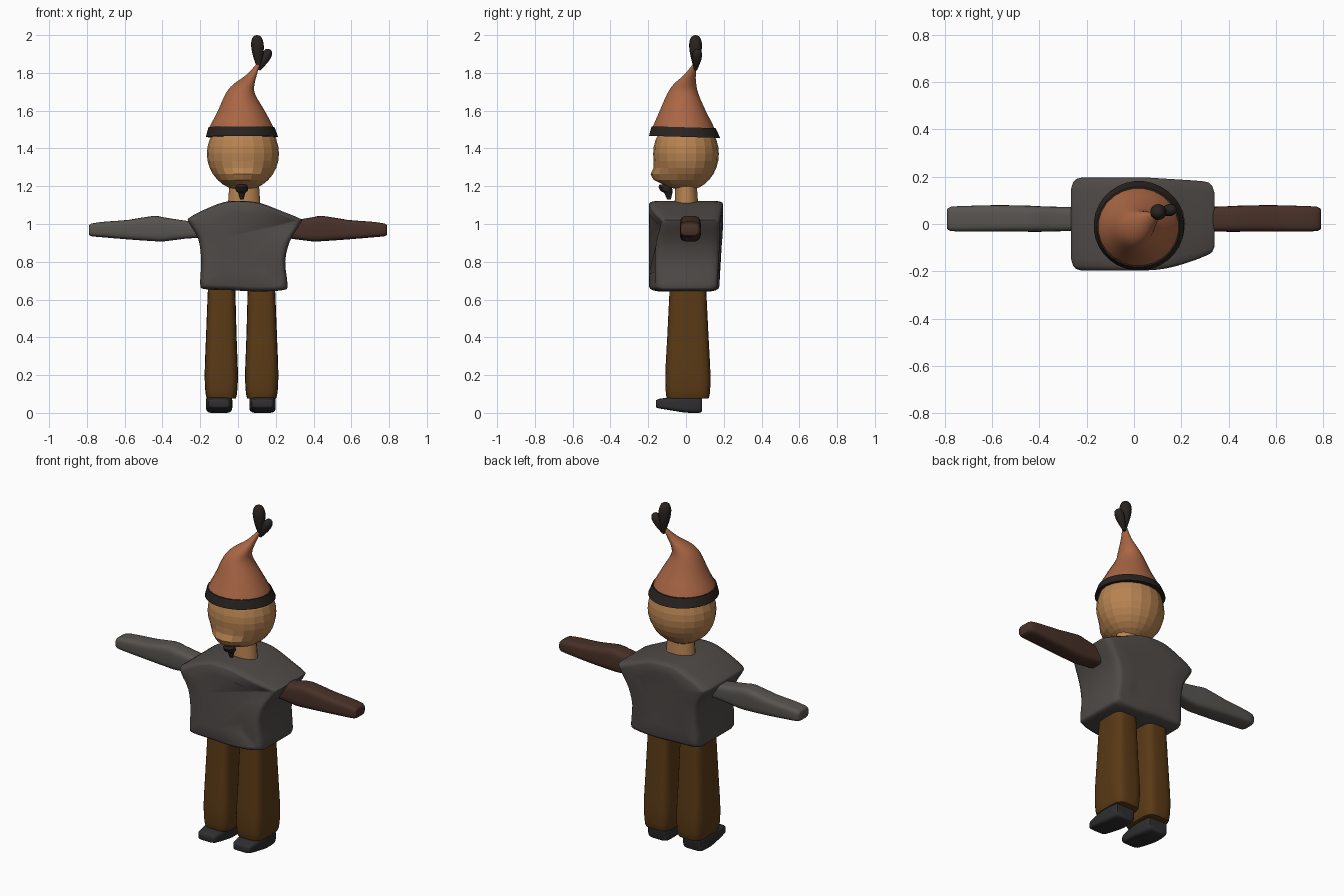
import bpy, bmesh, math
from mathutils import Vector

if "Cube" in bpy.data.objects:
    bpy.data.objects.remove(bpy.data.objects["Cube"])


def material(name, rgb):
    m = bpy.data.materials.new(name)
    m.diffuse_color = [(c / 255) ** 2.2 for c in rgb] + [1]
    m.use_nodes = True
    m.node_tree.nodes["Principled BSDF"].inputs["Base Color"].default_value = m.diffuse_color
    return m


SKIN = material("skin", (182, 130, 82))
FELT = material("felt", (168, 102, 70))
DARK = material("dark", (45, 40, 37))
SHIRT = material("shirt", (80, 76, 73))
SLEEVE = material("sleeve", (88, 85, 81))
BROWN = material("brown_sleeve", (74, 52, 44))
CLOTH = material("cloth", (90, 60, 28))
BOOT = material("boot", (50, 50, 52))


def finish(name, bm, mat, angle=40):
    bmesh.ops.recalc_face_normals(bm, faces=bm.faces)
    me = bpy.data.meshes.new(name)
    bm.to_mesh(me)
    bm.free()
    me.materials.append(mat)
    ob = bpy.data.objects.new(name, me)
    bpy.context.collection.objects.link(ob)
    if angle:
        bpy.ops.object.select_all(action='DESELECT')
        ob.select_set(True)
        bpy.context.view_layer.objects.active = ob
        bpy.ops.object.shade_smooth_by_angle(angle=math.radians(angle))
    return ob


def catmull(p0, p1, p2, p3, t):
    return tuple(0.5 * (2 * b + (c - a) * t + (2 * a - 5 * b + 4 * c - d) * t * t
                        + (3 * b - a - 3 * c + d) * t ** 3)
                 for a, b, c, d in zip(p0, p1, p2, p3))


def smooth(pts, steps, closed=False):
    n, out = len(pts), []
    for i in range(n if closed else n - 1):
        q = [pts[k % n] if closed else pts[min(max(k, 0), n - 1)] for k in range(i - 1, i + 3)]
        out += [catmull(*q, s / steps) for s in range(steps)]
    return out if closed else out + [pts[-1]]


def loft(name, axis, sections, mat, power=2.0, sides=24, steps=1, angle=40):
    """Section: position on axis, low/high of first and second cross direction."""
    bm, rings = bmesh.new(), []
    for t, u0, u1, v0, v1 in smooth(sections, steps):
        ring = []
        for k in range(sides):
            a = 2 * math.pi * (k + 0.5) / sides
            c, s = math.cos(a), math.sin(a)
            u = (u0 + u1) / 2 + (u1 - u0) / 2 * math.copysign(abs(c) ** (2 / power), c)
            v = (v0 + v1) / 2 + (v1 - v0) / 2 * math.copysign(abs(s) ** (2 / power), s)
            ring.append(bm.verts.new({'x': (t, u, v), 'y': (u, t, v), 'z': (u, v, t)}[axis]))
        rings.append(ring)
    for a, b in zip(rings, rings[1:]):
        for k in range(sides):
            j = (k + 1) % sides
            bm.faces.new((a[k], a[j], b[j], b[k]))
    bm.faces.new(rings[0])
    bm.faces.new(rings[-1])
    return finish(name, bm, mat, angle)


# Legs and shoes
for side, cx, m in (("left", -0.09, 1), ("right", 0.127, -1)):
    rows = [(0.075, -0.065, 0.07, -0.09, 0.11), (0.09, -0.08, 0.083, -0.105, 0.125),
            (0.2, -0.087, 0.09, -0.11, 0.13), (0.4, -0.08, 0.083, -0.1, 0.12),
            (0.7, -0.068, 0.075, -0.085, 0.105)]
    flip = [(z, cx + min(m * a, m * b), cx + max(m * a, m * b), c, d) for z, a, b, c, d in rows]
    loft(side + "_leg", 'z', flip, CLOTH, 4, steps=3)
    x = -0.1 if m > 0 else 0.13
    loft(side + "_shoe", 'y', [(-0.16, x - 0.045, x + 0.045, 0.032, 0.062),
                               (-0.145, x - 0.058, x + 0.058, 0.024, 0.074),
                               (-0.06, x - 0.068, x + 0.068, 0.01, 0.086),
                               (0.0, x - 0.07, x + 0.07, 0.001, 0.092),
                               (0.07, x - 0.065, x + 0.065, 0, 0.092),
                               (0.085, x - 0.058, x + 0.058, 0.008, 0.086)], BOOT, 5, steps=2)

# Tunic: front outline pushed back through depth, rim rounded
outline = [(-0.05, 0.65), (-0.175, 0.655), (-0.2, 0.68), (-0.195, 0.8), (-0.21, 0.92),
           (-0.262, 1.01), (-0.255, 1.035), (-0.18, 1.075), (-0.07, 1.117), (0.03, 1.122),
           (0.12, 1.11), (0.24, 1.065), (0.325, 1.03), (0.335, 1.01), (0.275, 0.91),
           (0.25, 0.8), (0.262, 0.68), (0.24, 0.65), (0.1, 0.643)]
outline = smooth(outline, 3, closed=True)
bm, rings = bmesh.new(), []
for s, k in ((-1, 0.5), (-1, 0.86), (-0.97, 0.93), (-0.9, 0.97), (-0.75, 1), (0, 1),
             (0.75, 1), (0.9, 0.97), (0.97, 0.93), (1, 0.86), (1, 0.5)):
    ring = []
    for x, z in outline:
        right = max(0, (x - 0.05) / 0.28)
        low = max(0, 1.05 - z) / 0.4
        depth = 0.196 - 0.06 * right ** 2 if s < 0 else 0.197 - 0.015 * right - 0.02 * low
        kz = 1 - (1 - k) * (0.5 if z > 1.0 else 0.8)
        ring.append(bm.verts.new((0.03 + (x - 0.03) * k, s * depth, 0.88 + (z - 0.88) * kz)))
    rings.append(ring)
n = len(outline)
for a, b in zip(rings, rings[1:]):
    for k in range(n):
        j = (k + 1) % n
        bm.faces.new((a[k], a[j], b[j], b[k]))
bm.faces.new(rings[0])
bm.faces.new(rings[-1])
finish("tunic", bm, SHIRT, 50)

# Arms, mirrored in x
for side, m, mat in (("left", -1, SLEEVE), ("right", 1, BROWN)):
    loft(side + "_arm", 'x', [(m * x, *r) for x, *r in (
        (0.79, -0.02, 0.06, 0.945, 0.99), (0.775, -0.03, 0.073, 0.935, 1.003),
        (0.7, -0.032, 0.077, 0.928, 1.013), (0.58, -0.032, 0.08, 0.918, 1.022),
        (0.45, -0.033, 0.078, 0.909, 1.043), (0.39, -0.033, 0.075, 0.908, 1.035),
        (0.28, -0.03, 0.072, 0.922, 1.018), (0.18, -0.028, 0.07, 0.928, 1.008))],
        mat, 4, steps=2)

# Neck
loft("neck", 'z', [(1.06, -0.06, 0.125, -0.065, 0.07), (1.1, -0.055, 0.12, -0.062, 0.066),
                   (1.25, -0.045, 0.11, -0.055, 0.055)], SKIN, sides=16)

# Head: faceted ball with the muzzle pulled forward
bm = bmesh.new()
bmesh.ops.create_uvsphere(bm, u_segments=20, v_segments=16, radius=1)
for v in bm.verts:
    x, y, z = v.co
    p = Vector((0.026 + 0.191 * x, 0.174 * y, 1.372 + 0.195 * z))
    if y < 0:
        near = max(0, 1 - (x / 0.75) ** 2)
        bump = math.exp(-((p.z - 1.245) / 0.042) ** 2)
        p.y -= 0.052 * near * bump
    v.co = p
finish("head", bm, SKIN, 0)

# Chin tuft
loft("chin_tuft", 'z', [(1.13, 0.01, 0.03, -0.1, -0.08), (1.165, 0.0, 0.04, -0.115, -0.072),
                        (1.175, -0.013, 0.053, -0.135, -0.07),
                        (1.195, -0.015, 0.055, -0.145, -0.075),
                        (1.21, -0.003, 0.043, -0.14, -0.085)], DARK, sides=10)

# Hat and its band
hat = loft("hat", 'z', [(1.465, -0.16, 0.2, -0.185, 0.17), (1.51, -0.153, 0.19, -0.178, 0.152),
                        (1.6, -0.107, 0.142, -0.14, 0.105), (1.69, -0.066, 0.09, -0.1, 0.066),
                        (1.74, -0.025, 0.088, -0.066, 0.055), (1.79, 0.045, 0.1, -0.01, 0.052),
                        (1.85, 0.1, 0.118, 0.04, 0.06)], FELT, steps=3)
band = loft("hat_band", 'z', [(1.461, -0.171, 0.213, -0.197, 0.182),
                              (1.512, -0.157, 0.194, -0.183, 0.158)], DARK, sides=32)
for ob in (hat, band):
    for v in ob.data.vertices:
        if v.co.z < 1.53:
            v.co.z -= 0.03 * v.co.y

# Plumes on the tip: teardrops leaning along a direction
for name, tip, r in (("tall_plume", (0.099, 0.05, 2.0), 0.034),
                     ("short_plume", (0.168, 0.062, 1.925), 0.026)):
    base = Vector((0.112, 0.052, 1.815))
    d = Vector(tip) - base
    h = d.length
    ob = loft(name, 'z', [(h * t, -r * w, r * w, -r * w, r * w) for t, w in
                          ((0, 0.25), (0.25, 0.6), (0.5, 0.9), (0.75, 1), (0.92, 0.75),
                           (0.98, 0.4), (1, 0.08))], DARK, sides=14, steps=2, angle=60)
    ob.location = base
    ob.rotation_euler = d.to_track_quat('Z', 'Y').to_euler()
